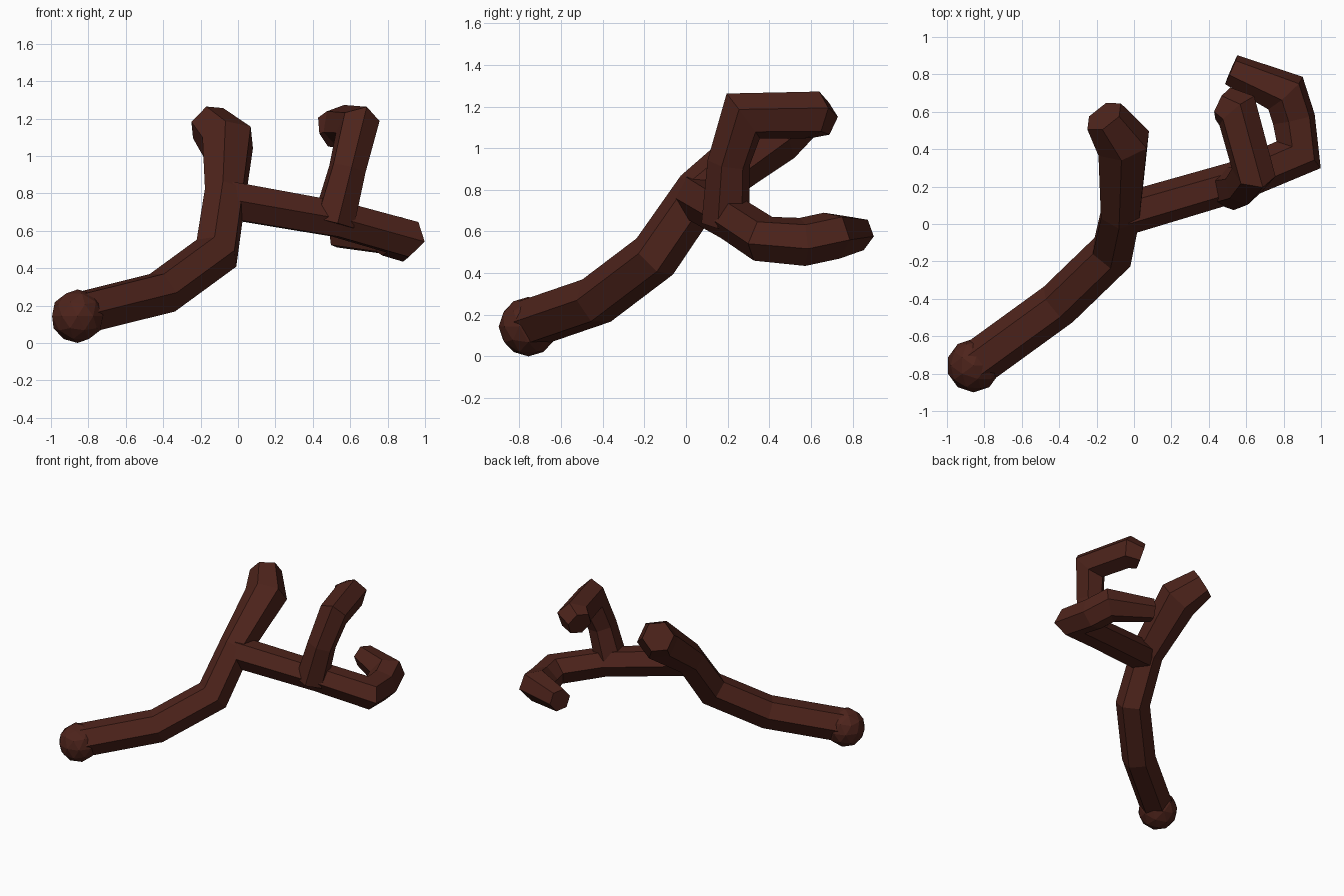
import bpy, bmesh, math
from mathutils import Vector

if "Cube" in bpy.data.objects:
    bpy.data.objects.remove(bpy.data.objects["Cube"])

bark = bpy.data.materials.new("dark_bark")
bark.diffuse_color = (0.075, 0.017, 0.011, 1)
bark.use_nodes = True
bark.node_tree.nodes["Principled BSDF"].inputs["Base Color"].default_value = bark.diffuse_color


def finish(bm, name):
    bmesh.ops.recalc_face_normals(bm, faces=bm.faces[:])
    mesh = bpy.data.meshes.new(name)
    bm.to_mesh(mesh)
    bm.free()
    mesh.materials.append(bark)
    obj = bpy.data.objects.new(name, mesh)
    bpy.context.collection.objects.link(obj)
    return obj


def branch(name, points, radii, sides=6, twist=0.0):
    """Sweep a flat-sided ring along a path with mitred joints."""
    pts = [Vector(p) for p in points]
    dirs = [(b - a).normalized() for a, b in zip(pts, pts[1:])]
    bm = bmesh.new()
    # first ring, square to the first segment
    u = dirs[0].cross(Vector((0, 0, 1))).normalized()
    v = dirs[0].cross(u)
    offsets = []
    for i in range(sides):
        a = math.tau * i / sides + twist
        offsets.append(u * math.cos(a) + v * math.sin(a))
    rings = [[bm.verts.new(pts[0] + o * radii[0]) for o in offsets]]
    for k in range(1, len(pts)):
        d = dirs[k - 1]
        if k < len(dirs):
            n = (d + dirs[k]).normalized()
            turn = d.rotation_difference(dirs[k])
        else:
            n, turn = d, None
        # slide the ring along the segment onto the mitre plane
        ring = []
        for o in offsets:
            w = o * radii[k]
            ring.append(bm.verts.new(pts[k] + w - d * (w.dot(n) / d.dot(n))))
        rings.append(ring)
        if turn:
            offsets = [turn @ o for o in offsets]
    for a, b in zip(rings, rings[1:]):
        for i in range(sides):
            j = (i + 1) % sides
            bm.faces.new((a[i], a[j], b[j], b[i]))
    bm.faces.new(rings[0])
    bm.faces.new(rings[-1])
    return finish(bm, name)


# main stem, from the knob up to the upper tip
branch("main_stem",
       [(-0.86, -0.76, 0.155), (-0.405, -0.43, 0.268), (-0.115, -0.15, 0.48),
        (-0.07, 0.06, 0.785), (-0.055, 0.43, 1.07), (-0.16, 0.575, 1.175)],
       [0.122, 0.122, 0.122, 0.118, 0.148, 0.114])

# side branch, hooking round at the back
branch("side_branch",
       [(-0.06, 0.05, 0.765), (0.54, 0.225, 0.66), (0.88, 0.37, 0.565),
        (0.855, 0.56, 0.55), (0.81, 0.70, 0.58), (0.52, 0.825, 0.59)],
       [0.114, 0.108, 0.112, 0.118, 0.118, 0.085])

# upright twig growing from the side branch
branch("upright_twig",
       [(0.51, 0.19, 0.64), (0.585, 0.205, 0.93), (0.64, 0.275, 1.155),
        (0.55, 0.605, 1.16), (0.475, 0.645, 1.135)],
       [0.118, 0.104, 0.112, 0.115, 0.095])

# rounded knob at the foot
bm = bmesh.new()
bmesh.ops.create_icosphere(bm, subdivisions=2, radius=0.143)
bmesh.ops.translate(bm, verts=bm.verts[:], vec=(-0.858, -0.757, 0.143))
finish(bm, "foot_knob")
